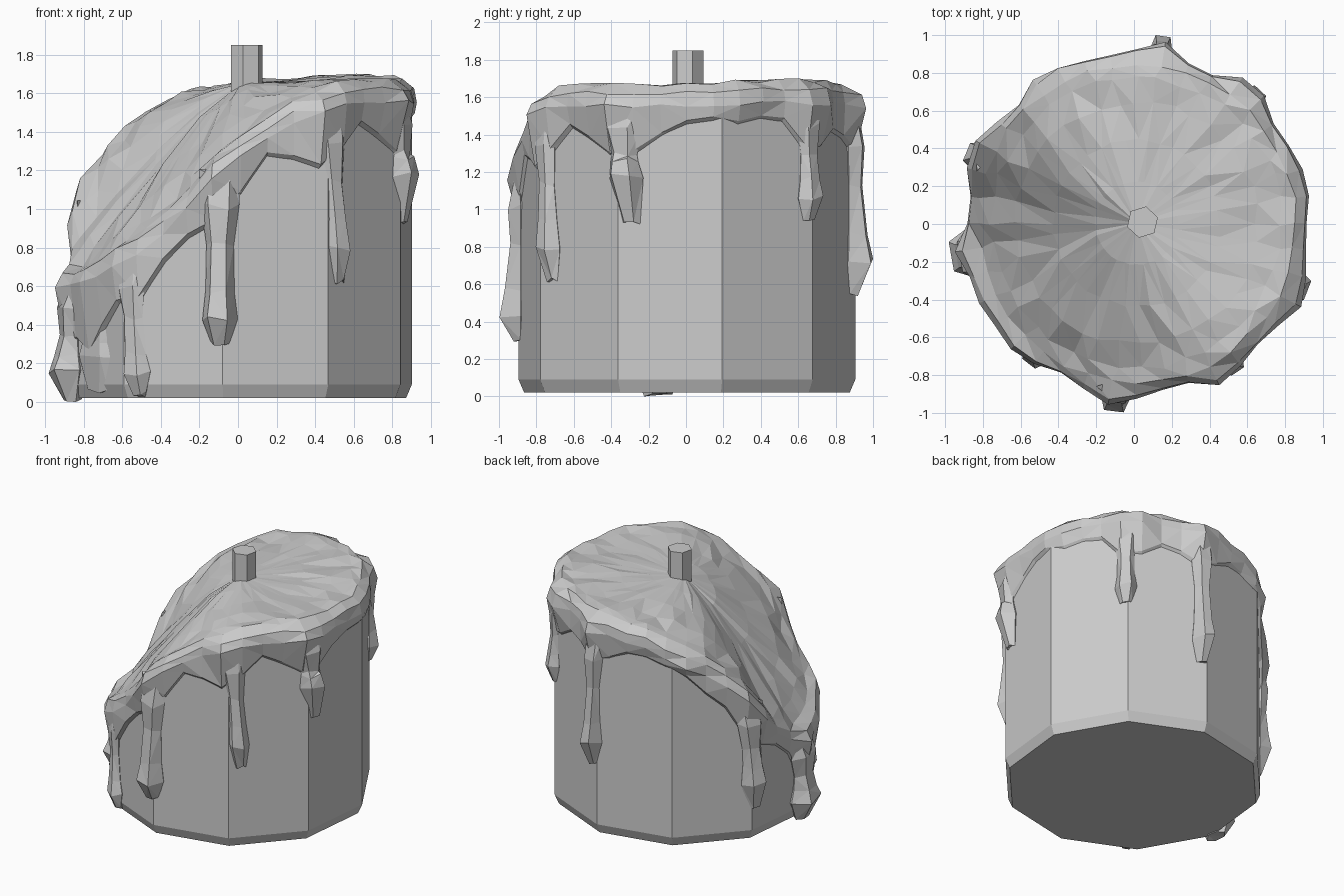
import bpy, bmesh, math, random
from math import sin, cos, radians, pi, exp

if "Cube" in bpy.data.objects:
    bpy.data.objects.remove(bpy.data.objects["Cube"])

random.seed(4)
CX, CY = 0.015, 0.005
R = 0.905            # corner radius of the ten-sided body
PHASE = 12           # angle of the first body corner

# Rim height (degrees, z): high at the back right, spilled low on the left
RIM = [(0, 1.67), (30, 1.69), (60, 1.69), (90, 1.66), (105, 1.63), (118, 1.57),
       (135, 1.43), (150, 1.26), (160, 1.08), (172, 0.84), (188, 0.71), (204, 0.72),
       (220, 0.80), (236, 0.90), (250, 1.08), (262, 1.30), (275, 1.44), (290, 1.57),
       (305, 1.66), (330, 1.67), (360, 1.67)]

# Drips: name, angle, bottom z, width, outward bulge, sideways lean, swelling position
DRIPS = [("front_drip", 263, 0.30, 0.17, 0.115, 0, 0.84),
         ("front_right_drip", 301, 0.62, 0.14, 0.075, 4, 0.8),
         ("right_drip", 336, 0.93, 0.18, 0.09, 4, 0.6),
         ("back_right_drip", 47, 0.94, 0.14, 0.07, 0, 0.8),
         ("back_drip", 82, 0.54, 0.13, 0.115, 0, 0.82),
         ("back_left_drip", 155, 0.26, 0.17, 0.09, 3, 0.75),
         ("front_left_drip", 229, 0.04, 0.15, 0.065, 4, 0.85),
         ("spill_drip", 191, 0.0, 0.26, 0.115, -1, 0.75),
         ("spill_web", 208, 0.06, 0.42, 0.045, 0, 0.7)]


def rim(a):
    a %= 360
    for (a0, z0), (a1, z1) in zip(RIM, RIM[1:]):
        if a0 <= a <= a1:
            return z0 + (z1 - z0) * (a - a0) / (a1 - a0)


def wall(a):
    """Distance from the axis to the flat body side at angle a."""
    return R * cos(radians(18)) / cos(radians((a - PHASE) % 36 - 18))


def polar(a, r, z):
    return (CX + r * cos(radians(a)), CY + r * sin(radians(a)), z)


def near_drip(a):
    """1 at a drip, fading to 0 between drips."""
    return max(exp(-(((a - d[1] + 180) % 360 - 180) / 8) ** 2) for d in DRIPS)


def jit(s):
    return random.uniform(-s, s)


def loft(name, rings, start=None, end=None, split=False):
    """Skin closed rings of points; ends become a fan point or one flat face."""
    bm = bmesh.new()
    rows = [[bm.verts.new(p) for p in ring] for ring in rings]
    n = len(rows[0])
    for lo, hi in zip(rows, rows[1:]):
        for i in range(n):
            j = (i + 1) % n
            bm.faces.new((lo[i], lo[j], hi[j], hi[i]))
    for row, tip in ((rows[0], start), (rows[-1], end)):
        if tip == "open":
            continue
        if tip is None:
            bm.faces.new(row)
        else:
            v = bm.verts.new(tip)
            for i in range(n):
                bm.faces.new((row[i], row[(i + 1) % n], v))
    if split:
        bmesh.ops.triangulate(bm, faces=bm.faces)
    bmesh.ops.recalc_face_normals(bm, faces=bm.faces)
    me = bpy.data.meshes.new(name)
    bm.to_mesh(me)
    bm.free()
    ob = bpy.data.objects.new(name, me)
    bpy.context.collection.objects.link(ob)
    return ob


# Ten-sided candle body, its hidden top following the slanted rim
corners = [PHASE + 36 * k for k in range(10)]
loft("candle_body", [
    [polar(a, R - 0.03, 0.02) for a in corners],
    [polar(a, R, 0.09) for a in corners],
    [polar(a, R, rim(a) - 0.16) for a in corners]], end=(CX, CY, 1.3))

# Melted wax cap: sloping top, rounded rim, and a skirt that sags at each drip
N = 40
CENTRE_Z = 1.65
angles = [360 * i / N for i in range(N)]
skirt = [0.22 + jit(0.05) + 0.16 * near_drip(a) + 0.06 * (185 < a < 225) for a in angles]
puff = [0.03 + 0.03 * near_drip(a) + jit(0.012) for a in angles]
rings = []
for r, wobble in ((0.22, 0.003), (0.44, 0.01), (0.64, 0.016), (0.77, 0.016)):
    t = (r / 0.84) ** 1.25
    rings.append([polar(a + jit(2), r + jit(wobble),
                        CENTRE_Z + (rim(a) - CENTRE_Z) * t + jit(wobble)) for a in angles])
rings.append([polar(a, 0.84 + jit(0.015), rim(a) + jit(0.012)) for a in angles])
for out, drop in ((0.8, 0.05), (1.25, 0.12)):
    rings.append([polar(a, wall(a) + out * p + jit(0.008), rim(a) - drop + jit(0.015))
                  for a, p in zip(angles, puff)])
rings.append([polar(a, wall(a) + 0.018 + jit(0.008), rim(a) - s) for a, s in zip(angles, skirt)])
rings.append([polar(a, wall(a) - 0.03, rim(a) - s - 0.05) for a, s in zip(angles, skirt)])
loft("wax_cap", rings, start=(CX, CY, CENTRE_Z), end="open", split=True)


# Wax drips: six-sided runs that grow out of the skirt and swell near the tip
def drip(name, a, bottom, width, bulge, lean, swell):
    top = rim(a) - 0.12
    profile = [(0.0, 1.3, 0.25), (0.2, 1.2, 0.6), (0.42, 0.85, 0.5),
               (swell - 0.15, 0.9, 0.75), (swell, 1.1, 1.0), (1.0, 0.6, 0.35)]
    rows = []
    for t, w, d in profile:
        ac = a + lean * t
        row = []
        for k in range(6):
            q = pi * k / 3 + pi / 6
            side = math.degrees(sin(q) * w * width / 2 / 0.9)
            row.append(polar(ac + side, wall(ac) - 0.01 + cos(q) * d * bulge * 1.15,
                             max(0, top - (top - bottom) * t + jit(0.02))))
        rows.append(row)
    loft(name, rows, split=True)


for spec in DRIPS:
    drip(*spec)

# Wick: short six-sided stub
loft("wick", [[(0.045 + 0.085 * cos(pi * k / 3 + 0.3), 0.01 + 0.085 * sin(pi * k / 3 + 0.3), z)
               for k in range(6)] for z in (1.6, 1.85)])
